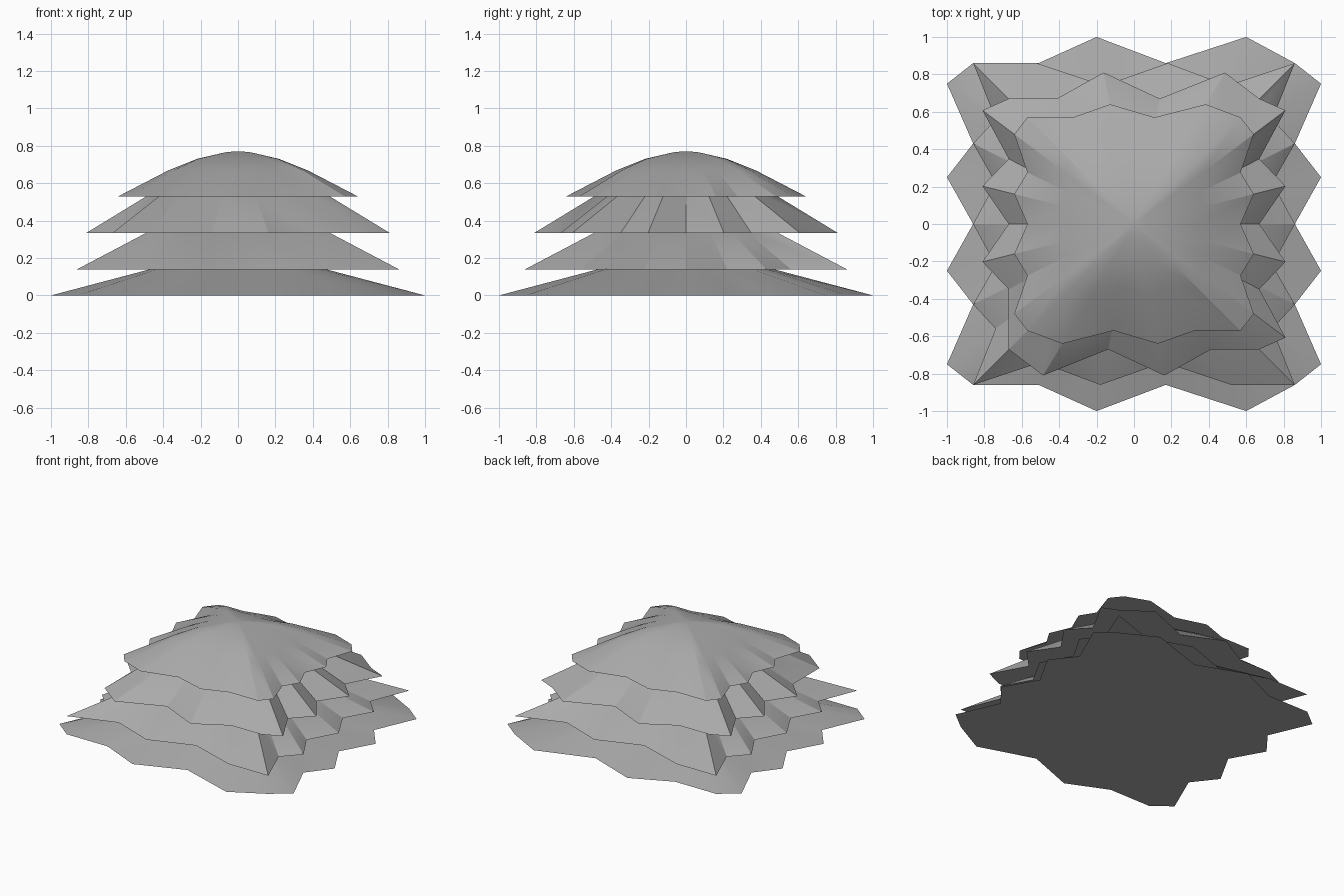
import bpy
import bmesh
from mathutils import Vector

cube = bpy.data.objects.get("Cube")
if cube:
    bpy.data.objects.remove(cube, do_unlink=True)

grey = bpy.data.materials.new("stone_grey")
grey.use_nodes = True
tone = (0.4, 0.4, 0.4, 1)
grey.diffuse_color = tone
grey.node_tree.nodes["Principled BSDF"].inputs["Base Color"].default_value = tone


def flip(points, sx, sy):
    return [Vector((x * sx, y * sy)) for x, y in points]


def jagged(out, inn, back, front):
    """Closed outline, clockwise: back edge, right side, front edge, left side."""
    side = [(out, .75 * out), (inn, .43 * out), (out, .25 * out), (inn, 0),
            (out, -.25 * out), (inn, -.43 * out), (out, -.75 * out)]
    return back + flip(side, 1, 1) + front[::-1] + flip(side[::-1], -1, 1)


def edge(out, inn):
    """Two-peaked edge running from left to right."""
    return [(-inn, inn), (-.51 * out, inn), (-.2 * out, out),
            (.17 * out, inn), (.6 * out, out), (inn, inn)]


def turned(out, inn):
    """Outline whose front edge is the back edge turned half way round."""
    e = edge(out, inn)
    return jagged(out, inn, flip(e, 1, 1), flip(e, -1, -1)[::-1])


def skirt(name, outline, rings):
    """Loft a closed skirt; each ring is (half width, height, depth of flutes)."""
    bm = bmesh.new()
    outer = max(p.x for p in outline)
    loops = []
    for half, z, flute in rings:
        loop = []
        for p in outline:
            square = p * (half / max(abs(p.x), abs(p.y)))
            q = square.lerp(p * (half / outer), flute)
            loop.append(bm.verts.new((q.x, q.y, z)))
        loops.append(loop)
    count = len(outline)
    for low, high in zip(loops, loops[1:]):
        for i in range(count):
            j = (i + 1) % count
            bm.faces.new((low[i], low[j], high[j], high[i]))
    bm.faces.new(loops[0])
    bm.faces.new(loops[-1])
    bmesh.ops.recalc_face_normals(bm, faces=bm.faces)
    mesh = bpy.data.meshes.new(name)
    bm.to_mesh(mesh)
    bm.free()
    mesh.materials.append(grey)
    obj = bpy.data.objects.new(name, mesh)
    bpy.context.collection.objects.link(obj)
    bpy.ops.object.select_all(action="DESELECT")
    obj.select_set(True)
    bpy.context.view_layer.objects.active = obj
    bpy.ops.object.shade_smooth_by_angle(angle=.4)


# Base skirt, front edge mirrors the back edge
base = edge(1, .86)
base_outline = jagged(1, .86, flip(base, 1, 1), flip(base, 1, -1))
skirt("base_skirt", base_outline, [(1, 0, 1), (.47, .14, .6), (.4, .16, .5)])

# Second skirt: peaks sit above the hollows of the base
second = [(-.86, .86), (-.52, .86), (-.16, .74), (.18, .86), (.5, .74), (.86, .86)]
side = [(.74, .56), (.86, .43), (.74, .22), (.86, 0),
        (.74, -.22), (.86, -.43), (.74, -.56)]
second_outline = (flip(second, 1, 1) + flip(side, 1, 1)
                  + flip(second, -1, -1) + flip(side, -1, -1))
skirt("lower_skirt", second_outline, [(.86, .14, 1), (.49, .335, .7), (.42, .36, .6)])

# Third skirt, with one corner cut straight
third_outline = turned(.81, .67)
third_outline = [p for p in third_outline if not (p.x < -.8 and p.y < -.5)]
skirt("middle_skirt", third_outline, [(.81, .335, 1), (.49, .53, .8), (.4, .57, .6)])

# Domed cap
skirt("domed_cap", turned(.64, .57),
      [(.64, .53, 1), (.37, .67, .7), (.22, .73, .3), (.07, .765, 0), (.02, .77, 0)])
